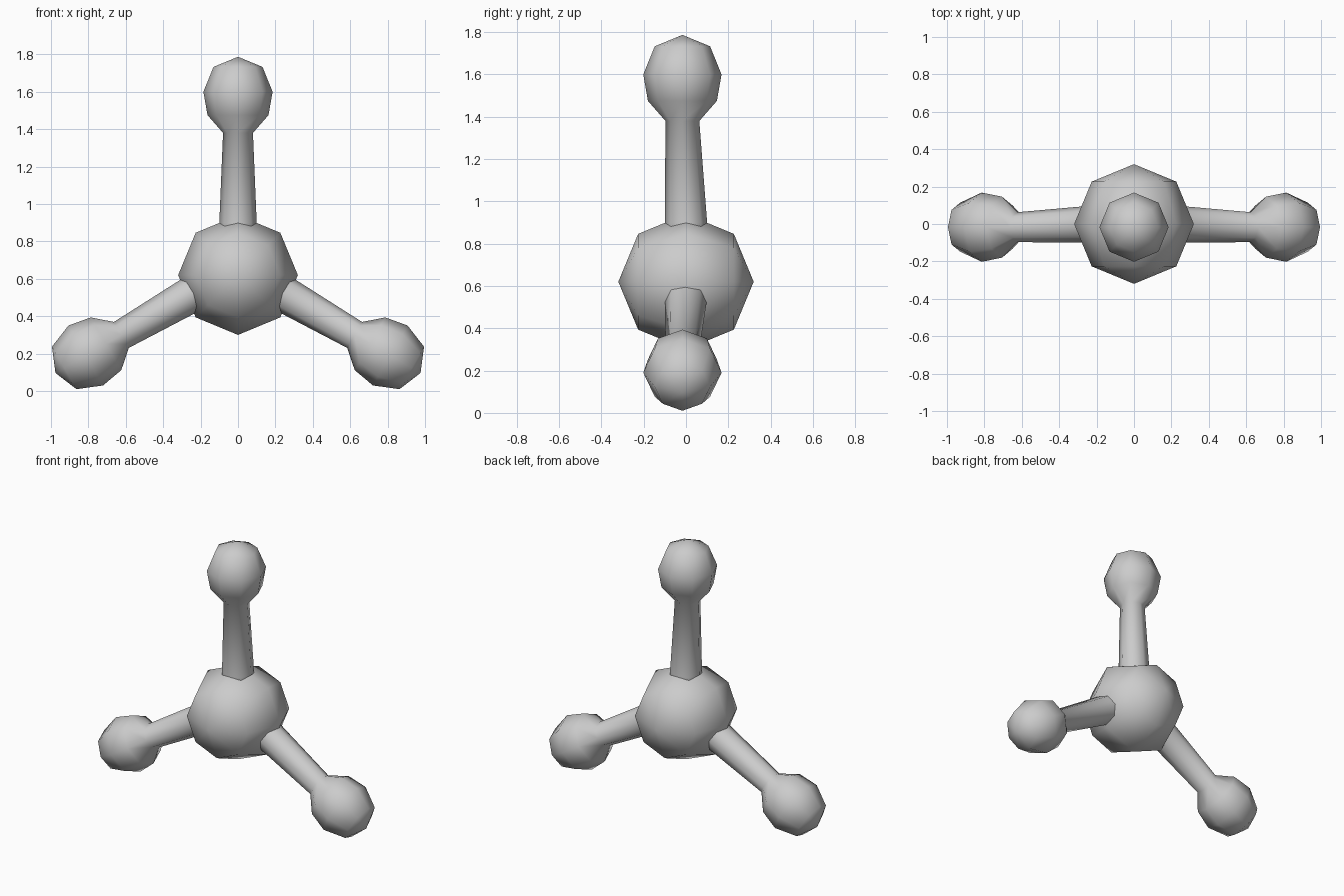
import bpy
import bmesh
from math import sin, cos, pi, radians
from mathutils import Matrix, Vector

old = bpy.data.objects.get("Cube")
if old:
    bpy.data.objects.remove(old, do_unlink=True)

SIDES = 8
HUB_Z = 0.62
PIVOT = Vector((0, 0, 0.66))

grey = bpy.data.materials.new("light_grey")
grey.use_nodes = True
colour = (0.6, 0.6, 0.6, 1)
grey.diffuse_color = colour
grey.node_tree.nodes["Principled BSDF"].inputs["Base Color"].default_value = colour


def finish(name, bm):
    bmesh.ops.recalc_face_normals(bm, faces=bm.faces)
    for face in bm.faces:
        face.smooth = True
    mesh = bpy.data.meshes.new(name)
    bm.to_mesh(mesh)
    bm.free()
    mesh.materials.append(grey)
    obj = bpy.data.objects.new(name, mesh)
    bpy.context.collection.objects.link(obj)
    return obj


# Central ball, with its poles at front and back
bm = bmesh.new()
bmesh.ops.create_uvsphere(bm, u_segments=SIDES, v_segments=4, radius=0.32)
bmesh.ops.transform(bm, verts=bm.verts, matrix=Matrix.Translation((0, 0, HUB_Z))
                    @ Matrix.Rotation(pi / 2, 4, "X"))
finish("central_ball", bm)

# Arm profile from the hub outwards: distance, radius, depth offset
PROFILE = [(0.1, 0.105, 0.0), (0.24, 0.1, 0.0), (0.72, 0.08, -0.017),
           (0.815, 0.163, -0.017), (0.94, 0.185, -0.017), (1.073, 0.131, -0.017)]
TIP = (0, -0.017, 1.127)


def arm(name, angle):
    """Tapered rod flowing into a ball end, turned about the hub."""
    bm = bmesh.new()
    rings = [[bm.verts.new((r * cos(2 * pi * i / SIDES), y + r * sin(2 * pi * i / SIDES), d))
              for i in range(SIDES)] for d, r, y in PROFILE]
    for low, high in zip(rings, rings[1:]):
        for i in range(SIDES):
            j = (i + 1) % SIDES
            bm.faces.new((low[i], low[j], high[j], high[i]))
    tip = bm.verts.new(TIP)
    for i in range(SIDES):
        bm.faces.new((rings[-1][i], rings[-1][(i + 1) % SIDES], tip))
    bm.faces.new(rings[0][::-1])
    bmesh.ops.transform(bm, verts=bm.verts, matrix=Matrix.Translation(PIVOT)
                        @ Matrix.Rotation(radians(angle), 4, "Y"))
    return finish(name, bm)


for name, angle in (("top_arm", 0), ("left_arm", 120), ("right_arm", -120)):
    arm(name, angle)
